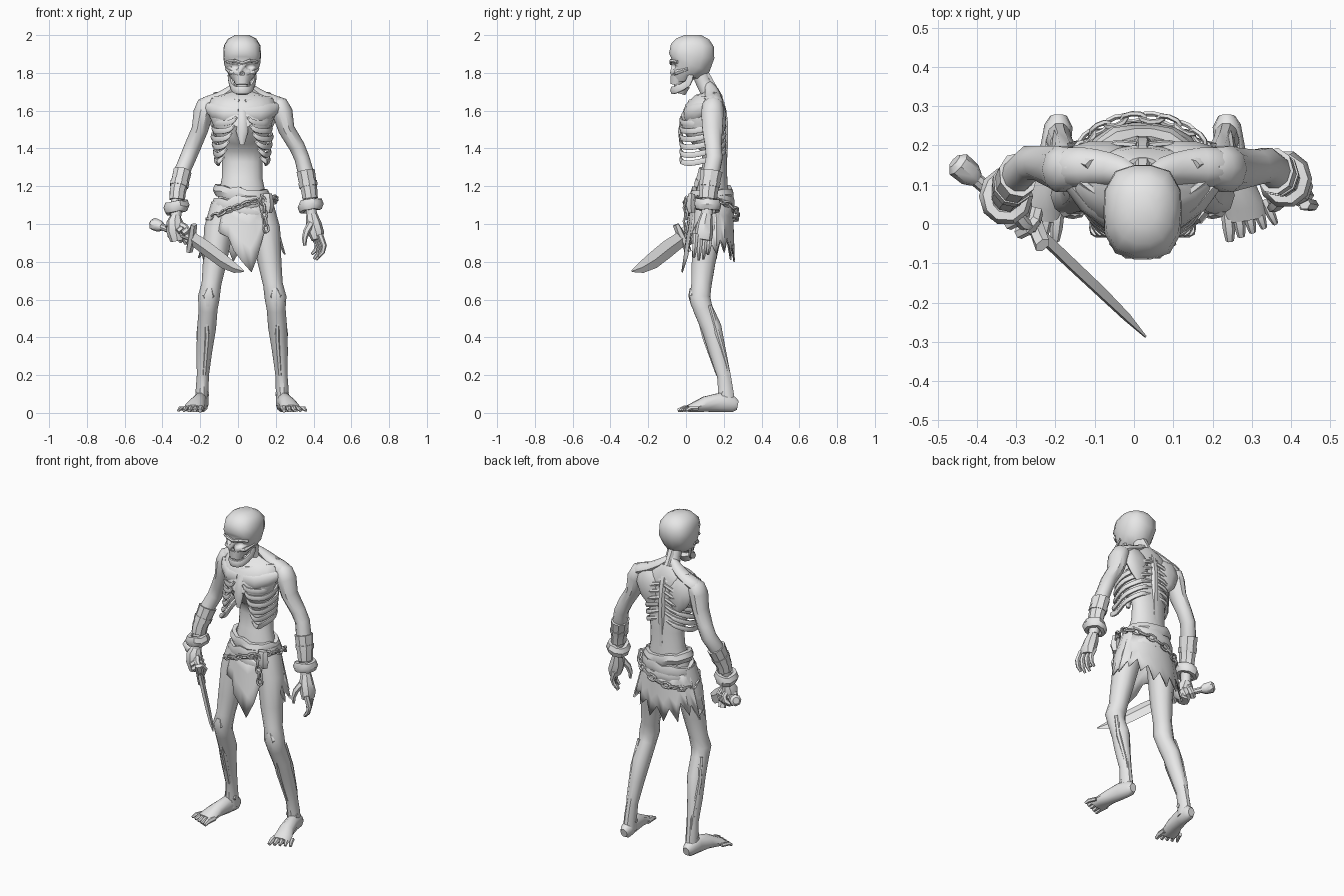
import bpy, bmesh, math, random
from mathutils import Vector

random.seed(4)
CX = 0.022  # body centre line
bone = bpy.data.materials.new("pale_grey")
bone.diffuse_color = (0.8, 0.8, 0.8, 1)


def finish(name, bm, angle=40):
    me = bpy.data.meshes.new(name)
    bmesh.ops.recalc_face_normals(bm, faces=bm.faces)
    bm.to_mesh(me)
    bm.free()
    me.materials.append(bone)
    ob = bpy.data.objects.new(name, me)
    bpy.context.collection.objects.link(ob)
    bpy.ops.object.select_all(action='DESELECT')
    ob.select_set(True)
    bpy.context.view_layer.objects.active = ob
    bpy.ops.object.shade_smooth_by_angle(angle=math.radians(angle))
    return ob


def tube(name, pts, n=10, ref=(0, 1, 0), closed=False, angle=40):
    """Skin elliptical rings (x, y, z, half width, half depth) along a path."""
    bm = bmesh.new()
    P = [Vector(p[:3]) for p in pts]
    m, rings = len(P), []
    for i, p in enumerate(pts):
        t = P[(i + 1) % m] - P[i - 1] if closed else P[min(i + 1, m - 1)] - P[max(i - 1, 0)]
        t.normalize()
        a = t.cross(Vector(ref)).normalized()
        b = a.cross(t)
        r2 = p[4] if len(p) > 4 else p[3]
        rings.append([bm.verts.new(P[i] + a * p[3] * math.cos(k * math.tau / n)
                                   + b * r2 * math.sin(k * math.tau / n)) for k in range(n)])
    for i in range(m if closed else m - 1):
        r, q = rings[i], rings[(i + 1) % m]
        for k in range(n):
            bm.faces.new((r[k], r[(k + 1) % n], q[(k + 1) % n], q[k]))
    if not closed:
        bm.faces.new(rings[0])
        bm.faces.new(rings[-1])
    return finish(name, bm, angle)


def side(s, pts):
    """Place points given as offsets from the centre line on side s."""
    return [(CX + s * p[0],) + tuple(p[1:]) for p in pts]


def smooth(pts, k=4):
    """Catmull-Rom refinement of a path."""
    out = []
    for i in range(len(pts) - 1):
        q = [pts[max(i - 1, 0)], pts[i], pts[i + 1], pts[min(i + 2, len(pts) - 1)]]
        for j in range(k):
            t = j / k
            out.append(tuple(0.5 * (2 * b + (c - a) * t + (2 * a - 5 * b + 4 * c - d) * t * t
                                    + (3 * b - a - 3 * c + d) * t ** 3) for a, b, c, d in zip(*q)))
    return out + [tuple(pts[-1])]


def cutter(name, loc, scale):
    bm = bmesh.new()
    bmesh.ops.create_icosphere(bm, subdivisions=2, radius=1)
    for v in bm.verts:
        v.co = Vector(loc) + Vector([v.co[i] * scale[i] for i in range(3)])
    ob = finish(name, bm)
    ob.hide_render = True
    ob.hide_set(True)
    return ob


# Skull with hollow eyes and nose
skull = tube("skull", [(CX, *p) for p in (
    (-.015, 1.755, .046, .052), (-.018, 1.785, .068, .07), (-.002, 1.81, .08, .085), (.022, 1.845, .095, .112),
    (.03, 1.89, .1, .121), (.034, 1.945, .097, .115), (.036, 1.98, .076, .088), (.036, 2.0, .038, .046))], 14)
for v in skull.data.vertices:  # square off the cranium
    u, w = (v.co.x - CX) / .1, (v.co.y - .03) / .12
    f = 1 + .12 * min(1, (u * w) ** 2 * 4) * (v.co.z > 1.82)
    v.co.x, v.co.y = CX + (v.co.x - CX) * f, .03 + (v.co.y - .03) * f
cuts = [cutter("eye_cutter", (CX + s * .043, -.088, 1.834), (.029, .04, .021)) for s in (1, -1)]
cuts.append(cutter("nose_cutter", (CX, -.092, 1.793), (.014, .03, .02)))
for c in cuts:
    m = skull.modifiers.new("hollow", 'BOOLEAN')
    m.object, m.solver = c, 'EXACT'
tube("upper_teeth", [(CX, -.048, 1.735, .036, .036), (CX, -.04, 1.78, .05, .046)], 10)
jaw = side(1, [(.066, .025, 1.79, .01, .018), (.06, .01, 1.745, .011, .02), (.038, -.05, 1.712, .014, .022),
               (0, -.07, 1.708, .014, .022)])
jaw += [(2 * CX - p[0],) + p[1:] for p in jaw[-2::-1]]
tube("jaw", smooth(jaw, 2), 6, (0, 0, 1))
tube("chin_floor", [(CX, -.034, 1.69, .034, .032), (CX, -.022, 1.735, .05, .046)], 10)
for s in (1, -1):
    tube("brow", side(s, [(0, -.079, 1.85, .009), (.04, -.079, 1.864, .01), (.08, -.045, 1.857, .009)]), 6, (0, 0, 1))
    tube("cheekbone", side(s, [(.02, -.07, 1.79, .008), (.06, -.053, 1.802, .014), (.083, .01, 1.822, .009)]), 6, (0, 0, 1))

# Neck and torso
tube("neck", [(CX, .15, 1.62, .085, .055), (CX, .125, 1.69, .055, .046), (CX, .09, 1.755, .042, .042), (CX, .06, 1.83, .045, .045)])
tube("torso", [(CX, *p) for p in (
    (.135, 1.06, .145, .095), (.138, 1.15, .126, .09), (.147, 1.24, .108, .073), (.152, 1.33, .108, .064),
    (.146, 1.40, .122, .068), (.118, 1.46, .137, .093), (.088, 1.53, .156, .121), (.1, 1.6, .185, .11),
    (.125, 1.65, .175, .082), (.14, 1.685, .11, .055), (.135, 1.715, .05, .035))], 18)
tube("breastbone", [(CX, .02, 1.645, .03, .01), (CX, -.014, 1.57, .024, .014), (CX, -.03, 1.49, .032, .012),
                    (CX, -.024, 1.42, .012, .01)], 8)
tube("spine", [(CX, y, z, .02 + .004 * (i % 2), .018) for i, (y, z) in enumerate((
    (.198, 1.14), (.202, 1.19), (.203, 1.24), (.202, 1.29), (.202, 1.34), (.205, 1.39), (.208, 1.44), (.208, 1.49),
    (.206, 1.54), (.2, 1.59), (.188, 1.64), (.167, 1.69), (.135, 1.745), (.105, 1.8)))], 6)

for s in (1, -1):
    # Ribs, sweeping from the spine down and forward
    for i in range(6):
        z = 1.545 - i * .042
        w = .155 - .005 * abs(i - 2)
        f = .03 + .013 * i
        tube("rib", smooth(side(s, [(.015, .2, z + .07, .009, .012), (.09, .2, z + .045, .009, .014),
                                    (w, .13, z + .01, .01, .016), (w - .015, .03, z - .012, .01, .017),
                                    (f + .03, -.022, z - .005, .009, .015), (f, -.026, z + .022, .006, .008)]), 3),
             6, (0, 0, 1))
    # Chest muscle, collarbone, shoulder blade and shoulder slope
    tube("chest_muscle", side(s, [(.02, -.008, 1.58, .008, .035), (.09, .004, 1.58, .016, .042), (.145, .05, 1.595, .02, .042),
                                  (.185, .1, 1.615, .016, .028)]), 8, (0, 0, 1))
    tube("collarbone", smooth(side(s, [(.015, .02, 1.648, .011), (.08, .055, 1.657, .011), (.13, .09, 1.668, .011),
                                       (.175, .125, 1.662, .01)]), 2), 6, (0, 0, 1))
    tube("shoulder_blade", side(s, [(.085, .185, 1.46, .02, .01), (.095, .186, 1.52, .065, .024), (.11, .178, 1.59, .085, .034),
                                    (.115, .165, 1.645, .075, .032), (.1, .15, 1.68, .05, .02)]), 10)
    tube("shoulder_slope", smooth(side(s, [(.01, .115, 1.75, .018, .014), (.055, .135, 1.71, .035, .026), (.12, .145, 1.67, .045, .03),
                                           (.185, .145, 1.64, .05, .038), (.215, .14, 1.61, .03, .03)]), 2), 10, (0, 0, 1))

    # Legs
    tube("leg", side(s, [(.09, .13, 1.1, .075, .085), (.125, .115, .97, .077, .08), (.145, .093, .8, .063, .066),
                         (.163, .082, .68, .052, .056), (.177, .073, .61, .058, .058), (.18, .09, .55, .05, .054),
                         (.188, .135, .45, .05, .056), (.2, .165, .33, .042, .048), (.208, .2, .2, .032, .038),
                         (.212, .21, .12, .034, .042), (.213, .215, .04, .034, .05)]), 10)
    tube("kneecap", side(s, [(.172, .032, .66, .014, .012), (.178, .03, .62, .034, .018), (.182, .042, .565, .014, .014)]), 8)
    tube("shin_bone", side(s, [(.19, .06, .55, .012), (.185, .098, .4, .014), (.2, .17, .2, .012)]), 6)
    tube("calf_cord", side(s, [(.212, .125, .57, .012), (.226, .165, .42, .016), (.222, .215, .25, .012), (.215, .24, .08, .014)]), 6)
    tube("ankle_bone", side(s, [(.176, .2, .1, .012), (.2, .2, .1, .02), (.225, .2, .1, .02), (.247, .2, .1, .012)]), 6, (0, 0, 1))
    # Feet with separate toes
    tube("foot", side(s, [(.214, .274, .04, .022, .026), (.214, .25, .045, .036, .044), (.224, .18, .055, .039, .054),
                          (.24, .1, .046, .045, .042), (.255, .045, .03, .054, .028), (.26, .012, .022, .054, .02)]), 10, (0, 0, 1))
    for k in range(5):
        x, y = .214 + k * .024, .022 + .005 * k
        L = .065 - .006 * k
        r = .0165 - .0012 * k
        tube("toe", side(s, [(x, y + .02, .024, r), (x + .006 + k * .003, y - L * .5, .024, r), (x + .008 + k * .005, y - L, .012, r * .65)]), 6, (0, 0, 1))

# Arms, each with its own pose
ARMS = {
    "left": [(.195, .145, 1.655, .03, .036), (.213, .143, 1.635, .05, .056), (.235, .14, 1.59, .055, .062), (.257, .14, 1.5, .044, .056),
             (.312, .145, 1.41, .042, .046), (.338, .15, 1.35, .04, .046), (.357, .135, 1.28, .042, .046),
             (.377, .12, 1.17, .032, .034), (.39, .11, 1.05, .028, .032)],
    "right": [(-.15, .145, 1.655, .03, .036), (-.168, .143, 1.635, .048, .056), (-.183, .14, 1.59, .053, .062), (-.202, .145, 1.5, .044, .056),
              (-.24, .155, 1.41, .044, .046), (-.265, .155, 1.35, .043, .046), (-.295, .125, 1.28, .042, .046),
              (-.32, .085, 1.17, .034, .034), (-.33, .06, 1.03, .028, .032)]}
for name, arm in ARMS.items():
    tube(name + "_arm", arm, 10)
    a, b, c = (Vector(arm[i][:3]) for i in (-3, -2, -1))
    # Flared bracer and shackle
    tube(name + "_bracer", [(*a.lerp(b, .0), .05, .06), (*a.lerp(b, .25), .049, .057), (*b, .044, .05),
                            (*b.lerp(c, .3), .042, .048)], 9, angle=25)
    tube(name + "_bracer_strap", [(*a.lerp(b, .52), .052, .058), (*a.lerp(b, .75), .05, .056)], 9, angle=25)
    h = b.lerp(c, .58)
    tube(name + "_shackle", [(h.x + .048 * math.cos(t), h.y + .053 * math.sin(t), h.z + .012 * math.cos(t) + random.uniform(-.01, .01), .021, .032)
                             for t in (k * math.tau / 10 for k in range(10))], 6, (0, 0, 1), True)

# Open left hand
tube("left_palm", [(.39, .11, 1.05, .03, .032), (.4, .1, 1.0, .042, .042), (.415, .095, .95, .042, .048), (.42, .09, .915, .03, .046)], 8)
for k in range(4):
    x, y, L = .444 - .012 * k, .052 + .025 * k, (.1, .115, .11, .085)[k]
    tube("left_finger", [(x - .01, y, .945, .016), (x + .012, y - .004, .925 - L * .4, .0145), (x + .004, y - .008, .925 - L * .75, .012),
                         (x - .018, y - .01, .925 - L, .007)], 6)
tube("left_thumb", [(.385, .075, 1.0, .02), (.362, .05, .96, .018), (.352, .042, .92, .014), (.354, .042, .885, .008)], 6)

# Dagger, its edge rolled a little to one side
pommel, guard, tip = Vector((-.445, .15, 1.0)), Vector((-.245, -.02, .925)), Vector((.03, -.288, .752))
d = (tip - guard).normalized()
lean = Vector((-.13, -.13, 1))
up = (lean - d * lean.dot(d)).normalized()
tube("dagger_blade", [(*(guard.lerp(tip, t) - up * drop), w, h) for t, drop, w, h in (
    (0, 0, .015, .04), (.3, .006, .015, .046), (.6, .016, .014, .044), (.83, .014, .011, .03), (1, .002, .003, .005))], 4, lean, angle=20)
tube("dagger_handle", [(*pommel, .018), (*guard, .018)], 8, (0, 0, 1))
tube("dagger_pommel", [(*pommel.lerp(guard, t), r) for t, r in ((-.06, .02), (-.01, .034), (.14, .032), (.22, .02))], 8, (0, 0, 1))
tube("dagger_guard", [(*(guard + up * u), .022, w) for u, w in ((-.08, .014), (-.04, .02), (.04, .02), (.08, .014))], 6, d)

# Gripping right hand
tube("right_palm", [(-.33, .06, 1.04, .029, .032), (-.335, .05, 1.01, .044, .044), (-.33, .045, .965, .05, .046), (-.32, .045, .91, .038, .036)], 8)
cross = d.cross(up)
for k in range(4):
    c = pommel.lerp(guard, .45 + k * .135)
    tube("right_finger", [(*(c + .036 * (cross * math.cos(t) + up * math.sin(t))), .0165)
                          for t in (.6 + j * .85 for j in range(6))], 6, d)
tube("right_thumb", [(-.31, .04, 1.0, .018), (-.28, .0, .985, .017), (-.255, -.012, .955, .011)], 6, (0, 0, 1))


# Waist: rolled cloth, belt and pouch
def hoop(name, z, rx, ry, w, h, tilt, n=18):
    tube(name, [(CX + rx * math.cos(t), .138 + ry * math.sin(t), z + tilt * math.cos(t) + random.uniform(-.01, .01),
                 w + random.uniform(-.004, .004), h) for t in (k * math.tau / n for k in range(n))], 6, (0, 0, 1), True)
hoop("waist_roll", 1.16, .13, .096, .023, .034, -.015)
hoop("belt", 1.112, .145, .105, .019, .036, .014)
hoop("lower_roll", 1.068, .15, .108, .016, .028, -.01)
tube("belt_pouch", [(.15, .03, 1.06, .03, .02), (.152, .025, 1.1, .04, .028), (.15, .03, 1.16, .03, .02)], 6)

# Ragged loincloth: folded skirt, hem heights listed around from the right hip over the front
HEM = [.84, .87, .81, .88, .97, .95, .93, .86, .8, .745, .83, .95, .95, .89, .93, .84, .89, .84, .92, .87,
       .93, .85, .9, .81, .88, .8, .88, .81, .92, .85, .91, .82]
bm = bmesh.new()
cols = []
for k, hem in enumerate(HEM):
    t = math.pi + k * math.tau / len(HEM)
    col = []
    for j in range(4):
        f = j / 3
        z = 1.12 + (hem - 1.12) * f
        g = (1.12 - z) * .24 + (.012 if k % 2 else -.006) * f
        gy = g * (.15 if math.sin(t) > 0 else .55)
        col.append(bm.verts.new((CX + (.155 + g) * math.cos(t), .138 + (.11 + gy) * math.sin(t), z)))
    cols.append(col)
for k in range(len(cols)):
    p, q = cols[k], cols[(k + 1) % len(cols)]
    for j in range(3):
        bm.faces.new((p[j], p[j + 1], q[j + 1], q[j]))
cloth = finish("loincloth", bm, 25)
m = cloth.modifiers.new("thickness", 'SOLIDIFY')
m.thickness = .008


# Chain slung around the hips with a hanging end
def link(p, q, i):
    p, q = Vector(p), Vector(q)
    u = (q - p).normalized()
    v = u.cross(Vector((.3, .9, .5) if abs(u.z) > .7 else (0, 0, 1))).normalized()
    w = u.cross(v)
    v = (v + w).normalized() if i % 2 else (v - w).normalized()
    c, L = (p + q) / 2, (q - p).length * .62
    tube("chain_link", [(*(c + u * L * math.cos(t) + v * .015 * math.sin(t)), .007) for t in (k * math.tau / 8 for k in range(8))],
         5, u.cross(v), True)
N = 24
ring = [(CX + .18 * math.cos(t), .135 + .138 * math.sin(t), 1.075 + .065 * math.cos(t + .4))
        for t in (k * math.tau / N for k in range(N + 1))]
hang = [(.13 + .004 * k, .002, 1.14 - .036 * k) for k in range(6)]
for path in (ring, hang):
    for i in range(len(path) - 1):
        link(path[i], path[i + 1], i)
